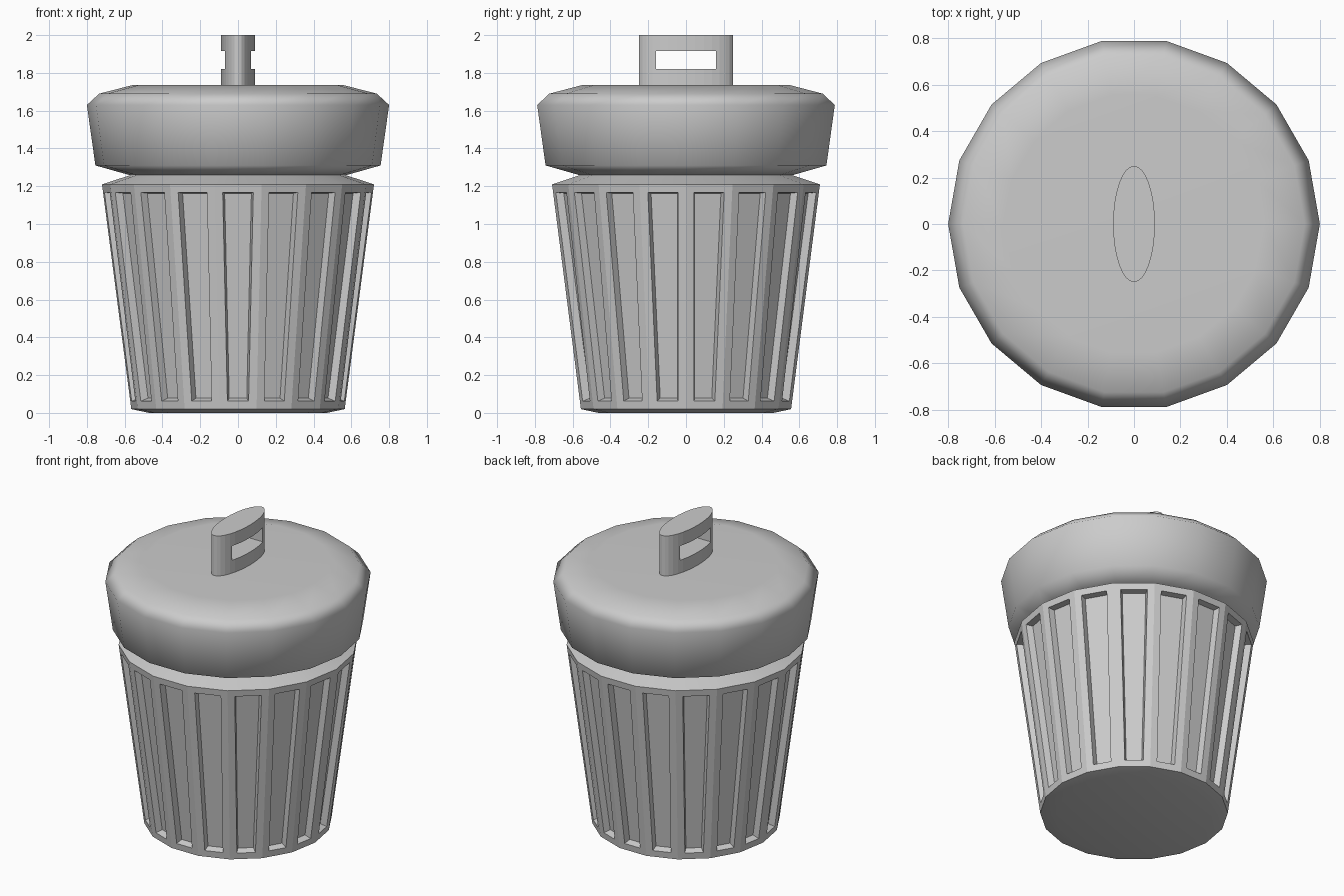
import bpy
import bmesh
from math import cos, sin, pi, radians

SIDES = 18

old = bpy.data.objects.get("Cube")
if old:
    bpy.data.objects.remove(old, do_unlink=True)

# Single grey metal colour
grey = bpy.data.materials.new("grey_metal")
grey.use_nodes = True
colour = (0.6, 0.6, 0.6, 1)
grey.diffuse_color = colour
grey.node_tree.nodes["Principled BSDF"].inputs["Base Color"].default_value = colour


def ring(bm, rx, ry, z, sides):
    return [bm.verts.new((rx * cos(2 * pi * i / sides), ry * sin(2 * pi * i / sides), z))
            for i in range(sides)]


def loft(bm, rings):
    """Bridge rings from bottom to top, cap both ends; return the side bands."""
    bands = []
    for low, high in zip(rings, rings[1:]):
        n = len(low)
        bands.append([bm.faces.new((low[i], low[(i + 1) % n], high[(i + 1) % n], high[i]))
                      for i in range(n)])
    bm.faces.new(rings[0][::-1])
    bm.faces.new(rings[-1])
    bm.normal_update()
    return bands


def finish(bm, name, angle=None):
    mesh = bpy.data.meshes.new(name)
    bm.to_mesh(mesh)
    bm.free()
    mesh.materials.append(grey)
    obj = bpy.data.objects.new(name, mesh)
    bpy.context.collection.objects.link(obj)
    bpy.ops.object.select_all(action='DESELECT')
    obj.select_set(True)
    bpy.context.view_layer.objects.active = obj
    if angle:
        bpy.ops.object.shade_smooth_by_angle(angle=radians(angle))
    return obj


# Tapered can with a recessed panel on every side
bm = bmesh.new()
profile = [(0.47, 0), (0.565, 0.02), (0.72, 1.21), (0.56, 1.262)]
bands = loft(bm, [ring(bm, r, r, z, SIDES) for r, z in profile])
panels = bands[1]
bmesh.ops.inset_individual(bm, faces=panels, thickness=0.043, use_even_offset=True)
bmesh.ops.inset_individual(bm, faces=panels, thickness=0.01, depth=-0.04,
                           use_even_offset=True)
finish(bm, "can_body", 15)

# Rounded lid
bm = bmesh.new()
profile = [(0.56, 1.255), (0.755, 1.31), (0.80, 1.63), (0.735, 1.69), (0.56, 1.735)]
loft(bm, [ring(bm, r, r, z, SIDES) for r, z in profile])
lid = finish(bm, "lid", 80)
weighted = lid.modifiers.new("flat_top_normals", 'WEIGHTED_NORMAL')
weighted.keep_sharp = True

# Oval handle with a rectangular grip slot
bm = bmesh.new()
loft(bm, [ring(bm, 0.09, 0.25, z, 32) for z in (1.73, 2.0)])
handle = finish(bm, "lid_handle")

bm = bmesh.new()
bmesh.ops.create_cube(bm, size=1)
bmesh.ops.scale(bm, vec=(0.4, 0.32, 0.095), verts=bm.verts)
bmesh.ops.translate(bm, vec=(0, 0, 1.868), verts=bm.verts)
cutter = finish(bm, "grip_slot_cutter")
cutter.hide_render = True
cutter.display_type = 'WIRE'
cutter.hide_set(True)

slot = handle.modifiers.new("grip_slot", 'BOOLEAN')
slot.operation = 'DIFFERENCE'
slot.solver = 'EXACT'
slot.object = cutter
